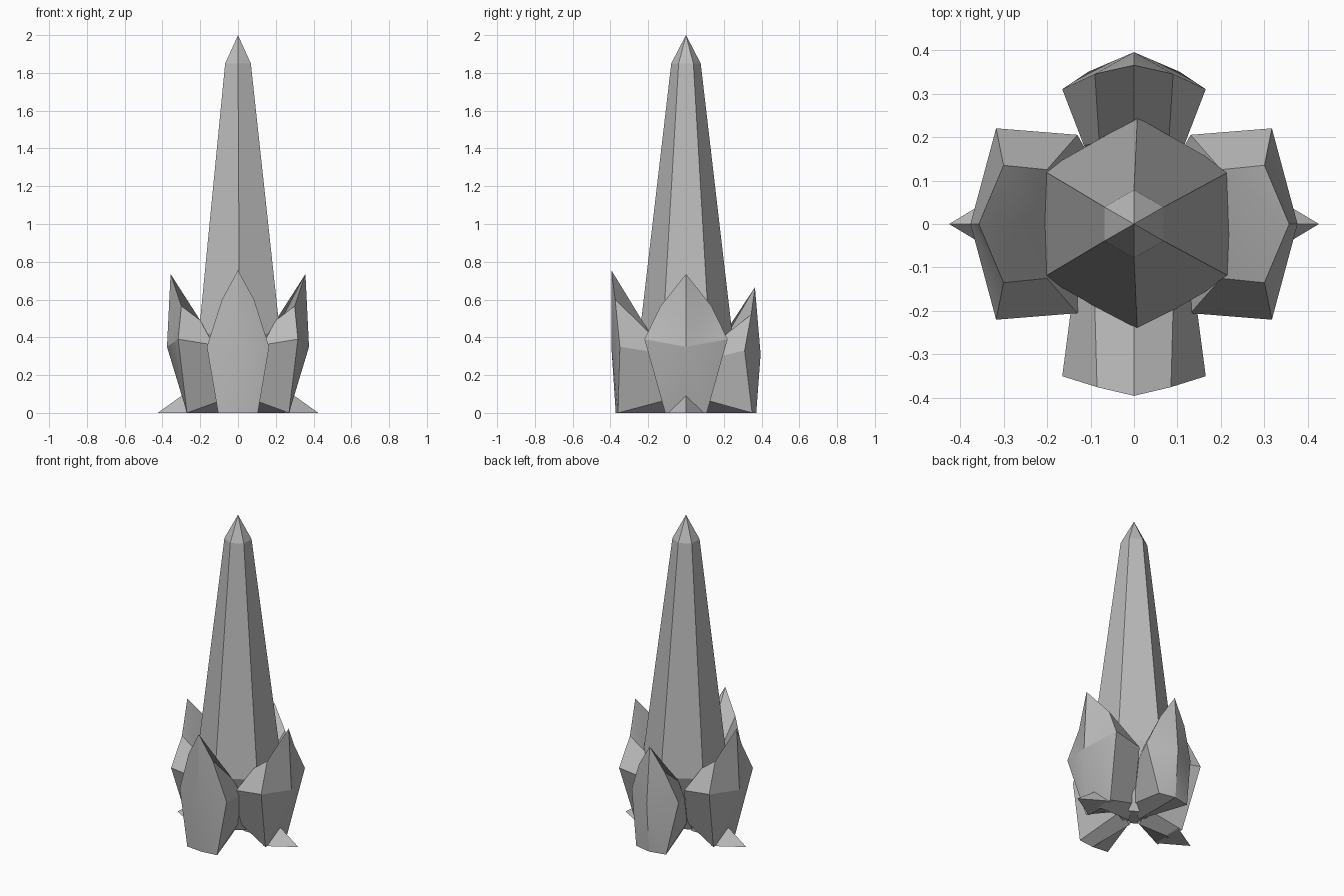
import bpy, bmesh, math
from mathutils import Vector, Matrix

if "Cube" in bpy.data.objects:
    bpy.data.objects.remove(bpy.data.objects["Cube"])

crystal = bpy.data.materials.new("pale grey crystal")
crystal.diffuse_color = (0.5, 0.5, 0.5, 1)
crystal.use_nodes = True
crystal.node_tree.nodes["Principled BSDF"].inputs["Base Color"].default_value = crystal.diffuse_color


def make(name, verts, faces, turn=0):
    """Mesh object from points and faces, turned about z by whole quarters."""
    me = bpy.data.meshes.new(name)
    rot = Matrix.Rotation(math.radians(turn), 3, 'Z')
    me.from_pydata([rot @ Vector(v) for v in verts], [], faces)
    bm = bmesh.new()
    bm.from_mesh(me)
    bmesh.ops.recalc_face_normals(bm, faces=bm.faces)
    bm.to_mesh(me)
    bm.free()
    me.materials.append(crystal)
    ob = bpy.data.objects.new(name, me)
    bpy.context.collection.objects.link(ob)
    bpy.ops.object.select_all(action='DESELECT')
    ob.select_set(True)
    bpy.context.view_layer.objects.active = ob
    bpy.ops.object.shade_smooth_by_angle(angle=math.radians(18))
    return ob


# Tall six-sided spire: rings of (z, half width x, half depth y)
rings = [(0.03, 0.07, 0.08), (0.14, 0.12, 0.13), (0.42, 0.215, 0.245), (1.85, 0.068, 0.078)]
verts, faces = [], []
for z, hx, hy in rings:
    for sx, sy in ((0, -1), (1, -.5), (1, .5), (0, 1), (-1, .5), (-1, -.5)):
        verts.append((0.01 * (1.85 - z) / 1.85 + sx * hx, sy * hy, z))
for r in range(len(rings) - 1):
    for i in range(6):
        j = (i + 1) % 6
        faces.append((r * 6 + i, r * 6 + j, r * 6 + 6 + j, r * 6 + 6 + i))
top = len(verts)
verts.append((0, 0, 2))
faces += [(top - 6 + i, top - 6 + (i + 1) % 6, top) for i in range(6)]
faces.append(tuple(range(6)))
make("spire", verts, faces)


def petal(name, turn, outer, inner, ridge):
    """Crystal petal pointing along +x. Each outline lists half of
    (x, y, z): tip, shoulder, widest point, foot, foot centre."""
    def loop(pts):
        return pts + [(x, -y, z) for x, y, z in reversed(pts[1:-1])]
    a, b = loop(outer), loop(inner)
    n = len(a)
    verts = a + b + [ridge]
    faces = []
    for i in range(n):
        j = (i + 1) % n
        faces.append((i, j, 2 * n))             # outer facets around the ridge
        faces.append((i, j, n + j, n + i))      # sides running to the spire
    faces.append(tuple(range(n, 2 * n)))        # hidden end within the spire
    make(name, verts, faces, turn)


petal("front_petal", -90,
      [(.395, 0, .755), (.375, .085, .60), (.35, .165, .35), (.36, .105, 0), (.372, 0, 0)],
      [(.22, 0, .44), (.19, .09, .42), (.16, .14, .32), (.06, .05, .08), (.04, 0, 0)],
      (.395, 0, .35))
petal("back_petal", 90,
      [(.365, 0, .665), (.345, .09, .52), (.31, .165, .33), (.35, .105, 0), (.372, 0, 0)],
      [(.21, 0, .40), (.19, .08, .40), (.18, .115, .30), (.06, .05, .08), (.04, 0, 0)],
      (.395, 0, .31))

for side, turn in (("right", 0), ("left", 180)):
    # Wide side petal with a hollow behind its tip
    petal(side + "_petal", turn,
          [(.357, 0, .735), (.30, .135, .565), (.317, .22, .39), (.27, .11, 0), (.27, 0, 0)],
          [(.20, 0, .44), (.20, .125, .49), (.13, .205, .36), (.05, .06, .08), (.04, 0, 0)],
          (.376, 0, .35))
    # Small spike lying on the ground
    make(side + "_foot_spike",
         [(.425, 0, 0), (.25, .105, 0), (.25, -.105, 0), (.25, 0, .125)],
         [(0, 1, 3), (0, 3, 2), (1, 2, 3), (0, 2, 1)], turn)
